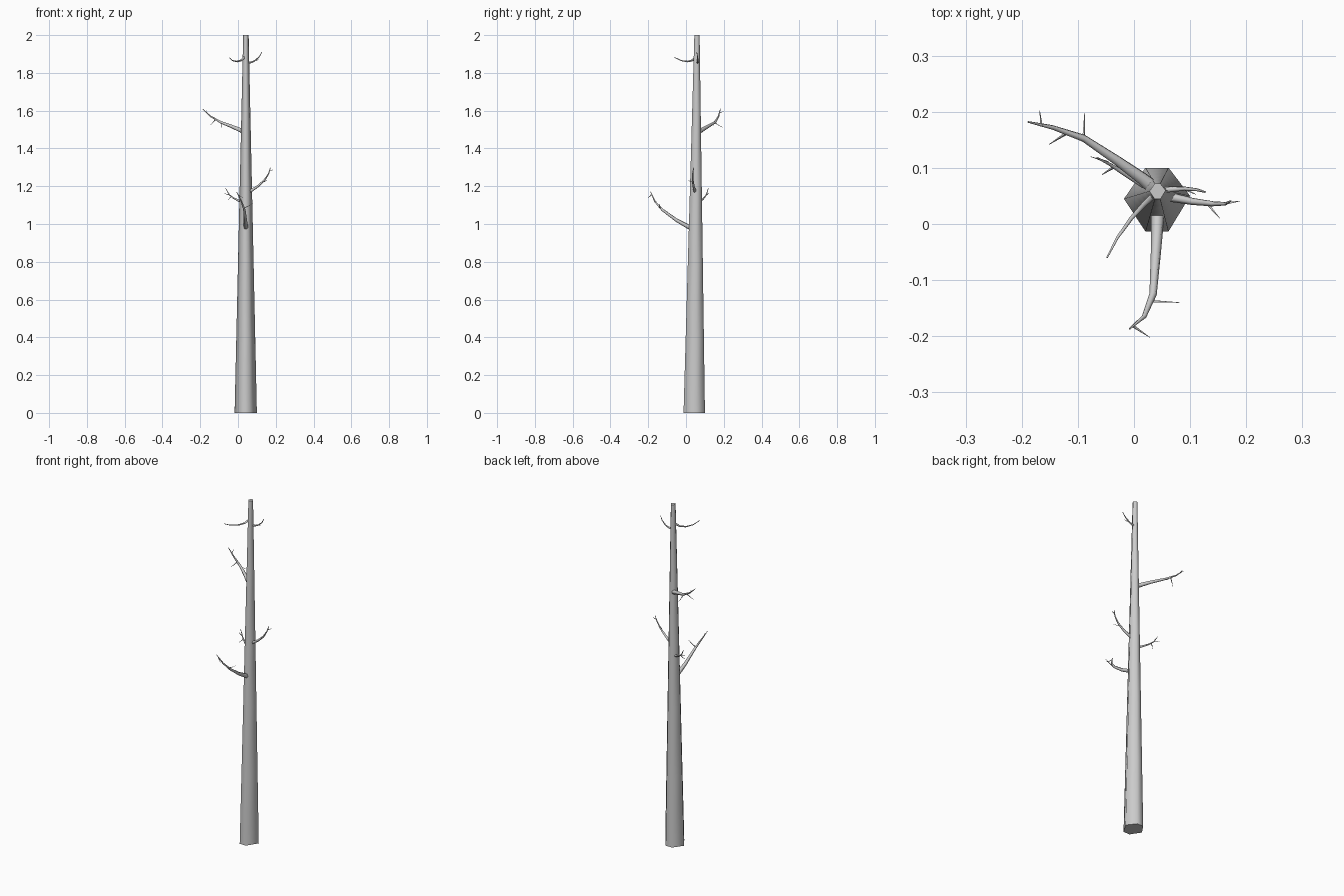
import bpy, bmesh, math
from mathutils import Vector


def finish(bm, name):
    bmesh.ops.recalc_face_normals(bm, faces=bm.faces)
    me = bpy.data.meshes.new(name)
    bm.to_mesh(me)
    bm.free()
    ob = bpy.data.objects.new(name, me)
    bpy.context.collection.objects.link(ob)
    bpy.ops.object.select_all(action='DESELECT')
    ob.select_set(True)
    bpy.context.view_layer.objects.active = ob
    bpy.ops.object.shade_smooth_by_angle(angle=math.radians(75))
    return ob


def skin(bm, rings):
    # bridge successive rings of points and cap both ends
    rows = [[bm.verts.new(p) for p in r] for r in rings]
    n = len(rows[0])
    for a, b in zip(rows, rows[1:]):
        for i in range(n):
            j = (i + 1) % n
            bm.faces.new((a[i], a[j], b[j], b[i]))
    bm.faces.new(rows[0][::-1])
    bm.faces.new(rows[-1])


def tube(bm, pts, r0, r1, sides):
    # tapered tube following a path
    pts = [Vector(p) for p in pts]
    u = None
    rings = []
    for k, p in enumerate(pts):
        d = (pts[min(k + 1, len(pts) - 1)] - pts[max(k - 1, 0)]).normalized()
        u = d.orthogonal() if u is None else u - d * u.dot(d)
        u.normalize()
        v = d.cross(u)
        r = r0 + (r1 - r0) * k / (len(pts) - 1)
        rings.append([p + r * (u * math.cos(2 * math.pi * i / sides) + v * math.sin(2 * math.pi * i / sides))
                      for i in range(sides)])
    skin(bm, rings)


def branch(name, pts, r, twigs=()):
    bm = bmesh.new()
    tube(bm, pts, r, 0.0015, 6)
    for t in twigs:
        a, b = Vector(t[0]), Vector(t[1])
        tube(bm, [a, a.lerp(b, 0.5) - Vector((0, 0, 0.002)), b], 0.003, 0.0005, 4)
    finish(bm, name)


# Trunk: slightly irregular hexagon, tapering and leaning back a little
hexa = [(1, 0.12), (0.35, 0.97), (-0.35, 0.97), (-1, 0.03), (-0.35, -0.95), (0.35, -0.95)]
rings = []
for k in range(6):
    t = k / 5
    r = 0.059 + (0.0145 - 0.059) * t
    rings.append([(0.041 + 0.001 * t + x * r, 0.043 + 0.015 * t + y * r, 2 * t) for x, y in hexa])
bm = bmesh.new()
skin(bm, rings)
finish(bm, "trunk")

# Large branches
branch("front_branch",
       [(0.043, 0.04, 0.975), (0.042, 0.01, 0.987), (0.039, -0.05, 1.02), (0.034, -0.125, 1.075),
        (0.018, -0.165, 1.12), (-0.008, -0.187, 1.17)], 0.0145,
       [((0.034, -0.138, 1.085), (0.081, -0.14, 1.112)), ((0.0, -0.183, 1.155), (0.028, -0.202, 1.14))])
branch("upper_left_branch",
       [(0.038, 0.062, 1.485), (0.012, 0.083, 1.497), (-0.03, 0.113, 1.515), (-0.09, 0.153, 1.538),
        (-0.145, 0.172, 1.57), (-0.189, 0.182, 1.61)], 0.0145,
       [((-0.09, 0.15, 1.538), (-0.088, 0.198, 1.51)), ((-0.12, 0.162, 1.553), (-0.151, 0.142, 1.52)),
        ((-0.165, 0.175, 1.588), (-0.168, 0.202, 1.60))])

# Middle branches
branch("right_branch",
       [(0.05, 0.05, 1.165), (0.075, 0.046, 1.18), (0.105, 0.04, 1.2), (0.14, 0.036, 1.232),
        (0.163, 0.036, 1.268), (0.172, 0.041, 1.3)], 0.0095,
       [((0.13, 0.037, 1.222), (0.153, 0.01, 1.232)), ((0.165, 0.037, 1.28), (0.189, 0.041, 1.29))])
branch("left_branch",
       [(0.025, 0.065, 1.115), (0.0, 0.08, 1.125), (-0.025, 0.095, 1.138), (-0.046, 0.108, 1.155),
        (-0.066, 0.118, 1.19)], 0.007,
       [((-0.035, 0.102, 1.147), (-0.057, 0.088, 1.125)), ((-0.046, 0.11, 1.155), (-0.077, 0.12, 1.165))])

# Small top branches
branch("top_left_branch",
       [(0.036, 0.052, 1.885), (0.018, 0.035, 1.867), (-0.005, 0.01, 1.86), (-0.03, -0.025, 1.865),
        (-0.048, -0.06, 1.882)], 0.0065)
branch("top_right_branch",
       [(0.045, 0.06, 1.853), (0.07, 0.062, 1.856), (0.09, 0.063, 1.865), (0.112, 0.061, 1.885),
        (0.127, 0.057, 1.91)], 0.006,
       [((0.09, 0.062, 1.865), (0.11, 0.053, 1.872))])
